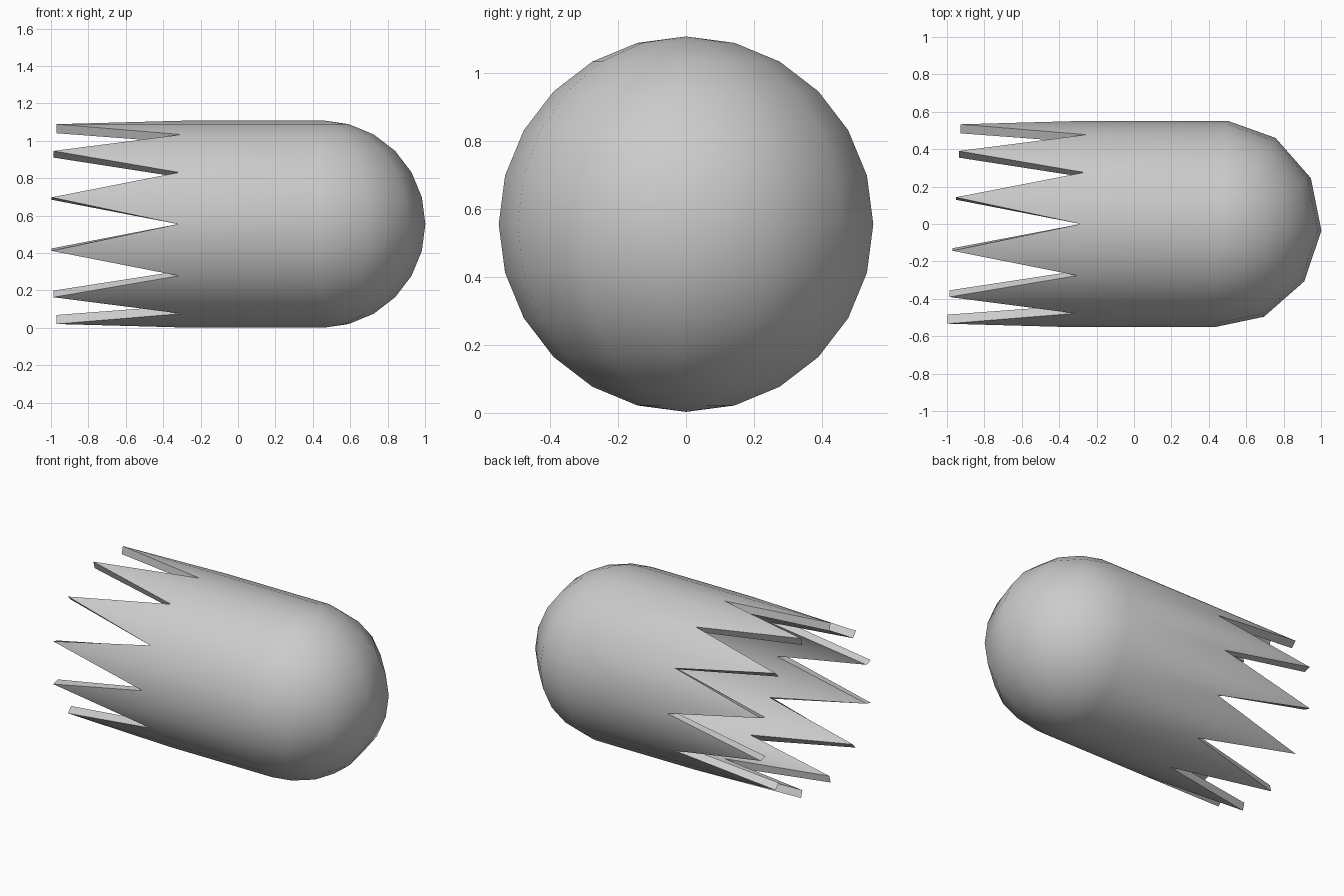
import bpy, bmesh
from math import sin, cos, radians
from mathutils import Vector

if "Cube" in bpy.data.objects:
    bpy.data.objects.remove(bpy.data.objects["Cube"])

R, CZ = 0.553, 0.555          # shell radius and axis height
CX, SEAM_X = 0.45, 0.465      # dome centre, dome/tube seam
YAW = -3.7                    # slight twist of the sphere segments
VALLEY, TIP = -0.285, -0.962  # ends of the teeth along the tube

bm = bmesh.new()


def ball(az, lat, cx):
    a, t = radians(az + YAW), radians(lat)
    return Vector((cx + R * cos(t) * cos(a), R * cos(t) * sin(a), CZ + R * sin(t)))


# half-sphere nose: six segments, vertical poles
cols = []
for j in range(7):
    col = []
    for i in range(13):
        lat = -90 + 15 * i
        edge = j in (0, 6) or i in (0, 12)
        col.append(bm.verts.new(ball(-90 + 30 * j, lat, SEAM_X if edge else CX)))
    cols.append(col)
for c, d in zip(cols, cols[1:]):
    for i in range(12):
        bm.faces.new((c[i], d[i], d[i + 1], c[i + 1]))

# tube swept along -x, ending in a zigzag of twelve teeth
ring, rim = [], []
for k in range(24):
    p = ball(90, 15 * k, SEAM_X)
    ring.append(bm.verts.new(p))
    rim.append(bm.verts.new(p + Vector(((TIP if k % 2 else VALLEY) - SEAM_X, 0, 0))))
for k in range(24):
    n = (k + 1) % 24
    bm.faces.new((ring[k], ring[n], rim[n], rim[k]))

bmesh.ops.remove_doubles(bm, verts=bm.verts, dist=0.001)
bmesh.ops.recalc_face_normals(bm, faces=bm.faces)
mesh = bpy.data.meshes.new("toothed_shell")
bm.to_mesh(mesh)
bm.free()
shell = bpy.data.objects.new("toothed_shell", mesh)
bpy.context.collection.objects.link(shell)

# wall thickness, inward
bpy.context.view_layer.objects.active = shell
shell.select_set(True)
wall = shell.modifiers.new("wall", 'SOLIDIFY')
wall.thickness = 0.05
wall.offset = -1
bpy.ops.object.modifier_apply(modifier="wall")
bpy.ops.object.shade_smooth_by_angle(angle=radians(40))
